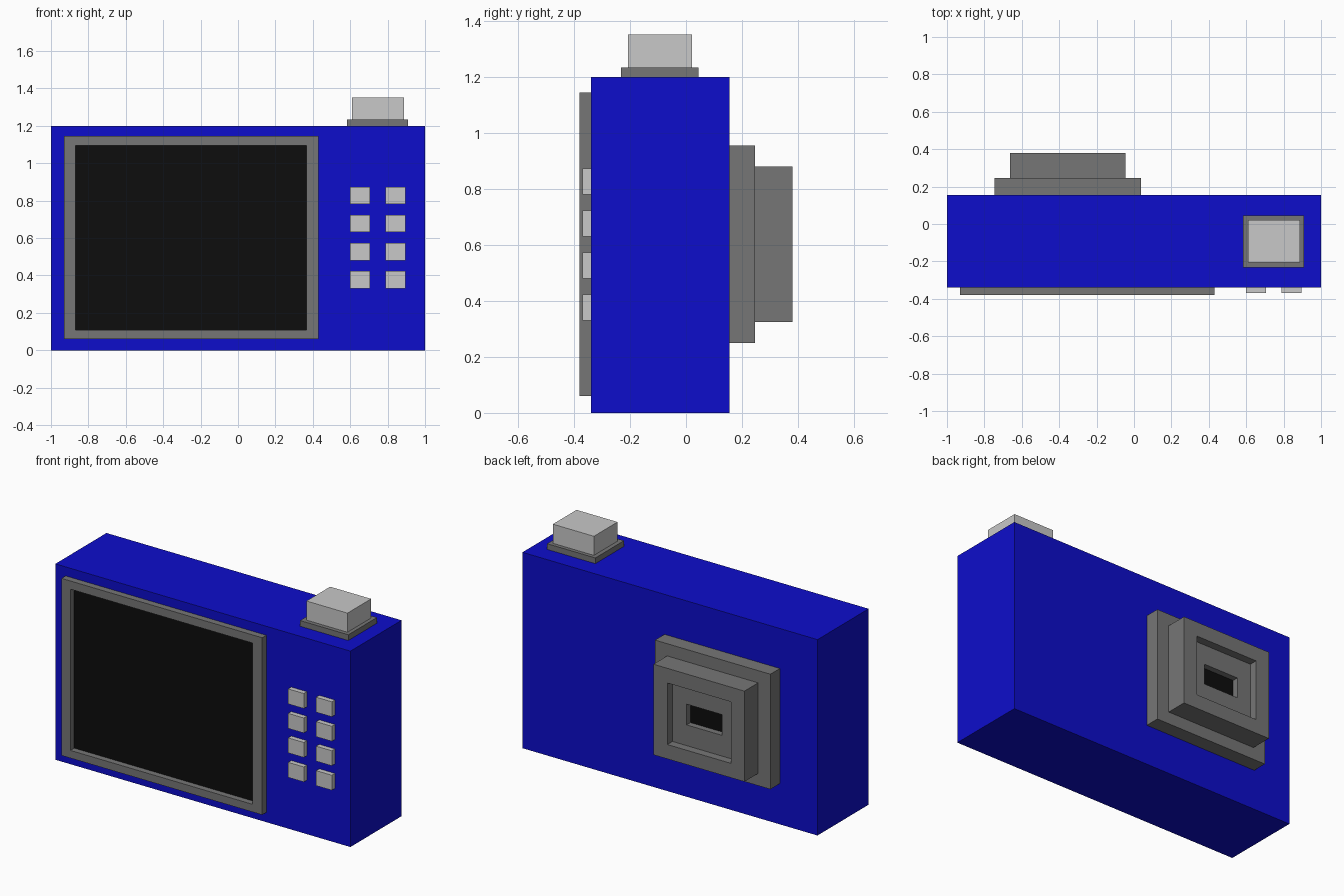
import bpy, bmesh
from mathutils import Vector

if "Cube" in bpy.data.objects:
    bpy.data.objects.remove(bpy.data.objects["Cube"], do_unlink=True)


def material(name, r, g, b):
    m = bpy.data.materials.new(name)
    m.diffuse_color = (r, g, b, 1)
    m.use_nodes = True
    m.node_tree.nodes["Principled BSDF"].inputs["Base Color"].default_value = (r, g, b, 1)
    return m


blue = material("body blue", 0.004, 0.004, 0.6)
grey = material("trim grey", 0.18, 0.18, 0.18)
silver = material("button silver", 0.58, 0.58, 0.58)
black = material("glass black", 0.004, 0.004, 0.004)


def box(name, xs, ys, zs, mat, recesses=(), side=1, floor_mat=None):
    """Box between limits; each recess (x limits, z limits, depth) sinks into its front or back face."""
    bm = bmesh.new()
    bmesh.ops.create_cube(bm, size=1)
    for v in bm.verts:
        v.co = Vector(lim[0] if c < 0 else lim[1] for c, lim in zip(v.co, (xs, ys, zs)))
    bm.normal_update()
    face = next(f for f in bm.faces if f.normal.y * side > 0.9)
    for rx, rz, depth in recesses:
        bmesh.ops.inset_individual(bm, faces=[face], thickness=0.01)
        mid = face.calc_center_median()
        for v in face.verts:
            v.co.x = rx[0] if v.co.x < mid.x else rx[1]
            v.co.z = rz[0] if v.co.z < mid.z else rz[1]
        face = bmesh.ops.extrude_discrete_faces(bm, faces=[face])["faces"][0]
        bmesh.ops.translate(bm, verts=face.verts[:], vec=(0, -side * depth, 0))
    if floor_mat:
        face.material_index = 1
    bmesh.ops.recalc_face_normals(bm, faces=bm.faces[:])
    mesh = bpy.data.meshes.new(name)
    bm.to_mesh(mesh)
    bm.free()
    mesh.materials.append(mat)
    if floor_mat:
        mesh.materials.append(floor_mat)
    obj = bpy.data.objects.new(name, mesh)
    bpy.context.collection.objects.link(obj)
    return obj


FRONT, BACK = -0.34, 0.155

# Main body
box("camera_body", (-1, 1), (FRONT, BACK), (0, 1.2), blue)

# Framed display, with the glass sunk into the frame
box("display", (-0.93, 0.43), (-0.38, FRONT), (0.06, 1.145), grey,
    [((-0.87, 0.365), (0.107, 1.095), 0.037)], side=-1, floor_mat=black)

# Stepped lens with a sunken aperture
box("lens_base", (-0.745, 0.037), (BACK, 0.247), (0.25, 0.955), grey)
box("lens_barrel", (-0.662, -0.045), (0.247, 0.38), (0.325, 0.88), grey,
    [((-0.57, -0.14), (0.413, 0.79), 0.05),
     ((-0.475, -0.235), (0.54, 0.667), 0.037)], floor_mat=black)

# Control buttons, two columns of four
for col, x in enumerate((0.652, 0.842)):
    for row in range(4):
        z = 0.377 + 0.15 * row
        box(f"control_button_{col}_{row}", (x - 0.053, x + 0.053), (-0.37, FRONT),
            (z - 0.046, z + 0.046), silver)

# Shutter button on its collar
box("shutter_collar", (0.583, 0.91), (-0.232, 0.045), (1.2, 1.235), grey)
box("shutter_button", (0.609, 0.887), (-0.207, 0.022), (1.235, 1.352), silver)
